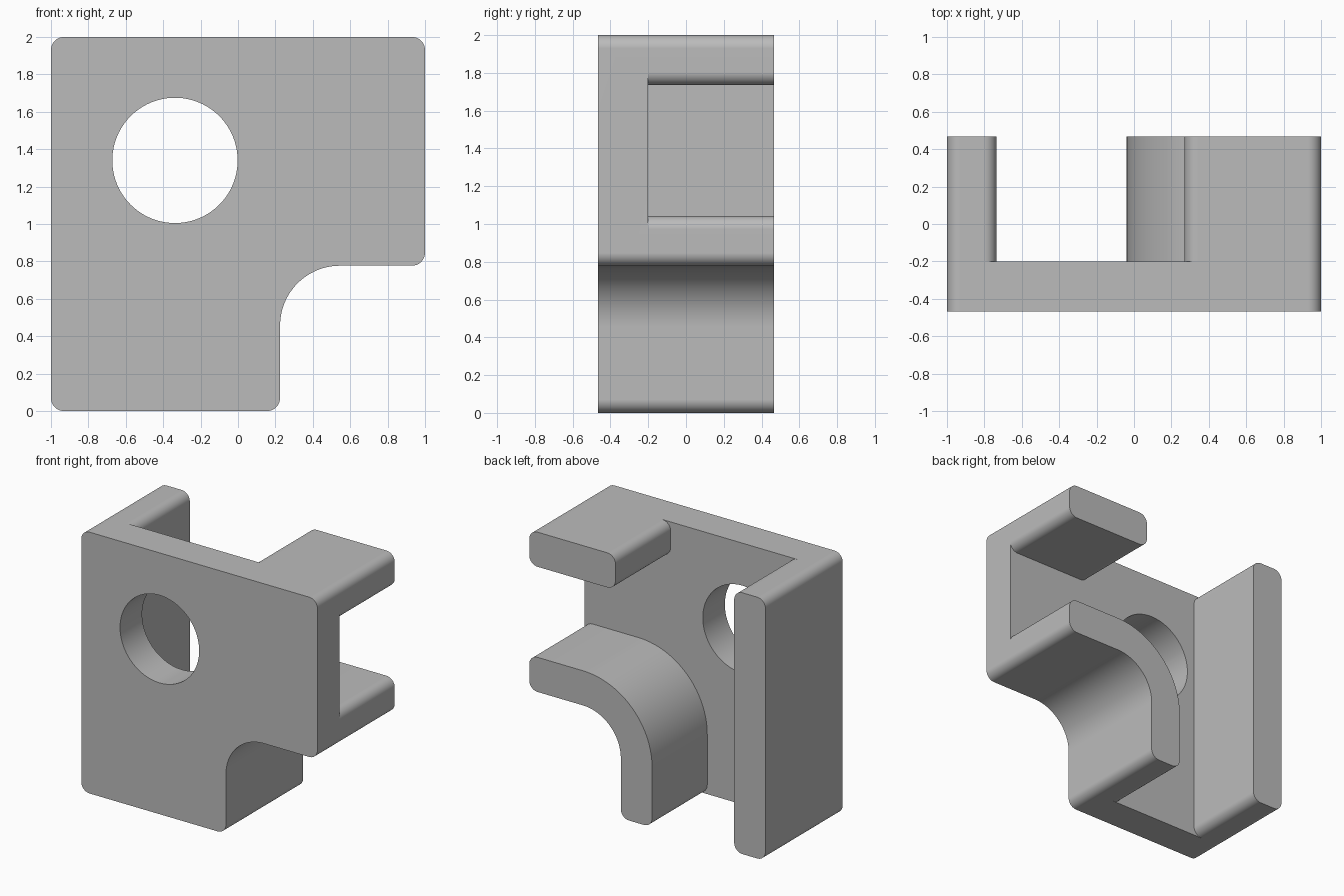
import bpy
import bmesh
import math
from mathutils import Vector

cube = bpy.data.objects.get("Cube")
if cube:
    bpy.data.objects.remove(cube, do_unlink=True)

FRONT, POCKET, BACK = -0.467, -0.2, 0.467
EDGE = 0.07      # radius of small rounded corners
INNER = 0.32     # radius of the concave notch
WALL = 0.265     # wall thickness
OUT = 0.2        # cutter overshoot

grey = bpy.data.materials.new("plain grey")
grey.use_nodes = True
colour = (0.5, 0.5, 0.5, 1)
grey.diffuse_color = colour
grey.node_tree.nodes["Principled BSDF"].inputs["Base Color"].default_value = colour


def rounded(corners):
    """Turn (x, z, radius) corners into a filleted outline."""
    pts = []
    for i, (x, z, r) in enumerate(corners):
        p = Vector((x, z))
        new = [p]
        if r:
            a = (Vector(corners[i - 1][:2]) - p).normalized()
            b = (Vector(corners[(i + 1) % len(corners)][:2]) - p).normalized()
            centre = p + (a + b) * r
            steps = 10 if r < 0.1 else 28
            new = []
            for k in range(steps + 1):
                t = math.pi / 2 * k / steps
                new.append(centre - b * r * math.cos(t) - a * r * math.sin(t))
        for q in new:
            if not pts or (q - pts[-1]).length > 1e-4:
                pts.append(q)
    if (pts[0] - pts[-1]).length < 1e-4:
        pts.pop()
    return pts


def extrude(name, pts, y0, y1):
    """Make a prism from an x-z outline."""
    bm = bmesh.new()
    face = bm.faces.new([bm.verts.new((p.x, y0, p.y)) for p in pts])
    res = bmesh.ops.extrude_face_region(bm, geom=[face])
    moved = [v for v in res["geom"] if isinstance(v, bmesh.types.BMVert)]
    bmesh.ops.translate(bm, vec=(0, y1 - y0, 0), verts=moved)
    bmesh.ops.recalc_face_normals(bm, faces=bm.faces)
    mesh = bpy.data.meshes.new(name)
    bm.to_mesh(mesh)
    bm.free()
    mesh.materials.append(grey)
    obj = bpy.data.objects.new(name, mesh)
    bpy.context.collection.objects.link(obj)
    return obj


def cut(body, cutter):
    mod = body.modifiers.new("cut", "BOOLEAN")
    mod.operation = "DIFFERENCE"
    mod.solver = "EXACT"
    mod.object = cutter
    bpy.ops.object.modifier_apply(modifier=mod.name)
    bpy.data.objects.remove(cutter, do_unlink=True)


# Notched block
nx, nz = 0.225, 0.777
body = extrude("bracket_body", rounded([
    (-1, 0, EDGE), (-1, 2, EDGE), (1, 2, EDGE), (1, nz, EDGE),
    (nx, nz, INNER), (nx, 0, EDGE)]), FRONT, BACK)
bpy.context.view_layer.objects.active = body
body.select_set(True)

# Rear pocket, open at the top, side and bottom, with rounded wall ends
lx, ex, bx = -1 + WALL, nx - WALL, 0.27
ez, bz = nz + WALL, 2 - WALL
pocket = rounded([
    (lx, 0, EDGE), (lx, 2, EDGE), (lx - EDGE, 2, 0), (lx - EDGE, 2 + OUT, 0),
    (bx + EDGE, 2 + OUT, 0), (bx + EDGE, 2, 0), (bx, 2, EDGE), (bx, bz, EDGE),
    (1, bz, EDGE), (1, bz + EDGE, 0), (1 + OUT, bz + EDGE, 0),
    (1 + OUT, ez - EDGE, 0), (1, ez - EDGE, 0), (1, ez, EDGE),
    (ex, ez, INNER + WALL), (ex, 0, EDGE), (ex + EDGE, 0, 0),
    (ex + EDGE, -OUT, 0), (lx - EDGE, -OUT, 0), (lx - EDGE, 0, 0)])
cut(body, extrude("pocket_cutter", pocket, POCKET, BACK + OUT))

# Round hole through the plate
ring = [Vector((-0.337 + 0.335 * math.cos(math.tau * i / 96),
                1.34 + 0.335 * math.sin(math.tau * i / 96))) for i in range(96)]
cut(body, extrude("hole_cutter", ring, FRONT - OUT, BACK + OUT))

bpy.ops.object.shade_smooth_by_angle(angle=math.radians(25))
normals = body.modifiers.new("clean_normals", "WEIGHTED_NORMAL")
normals.keep_sharp = True
